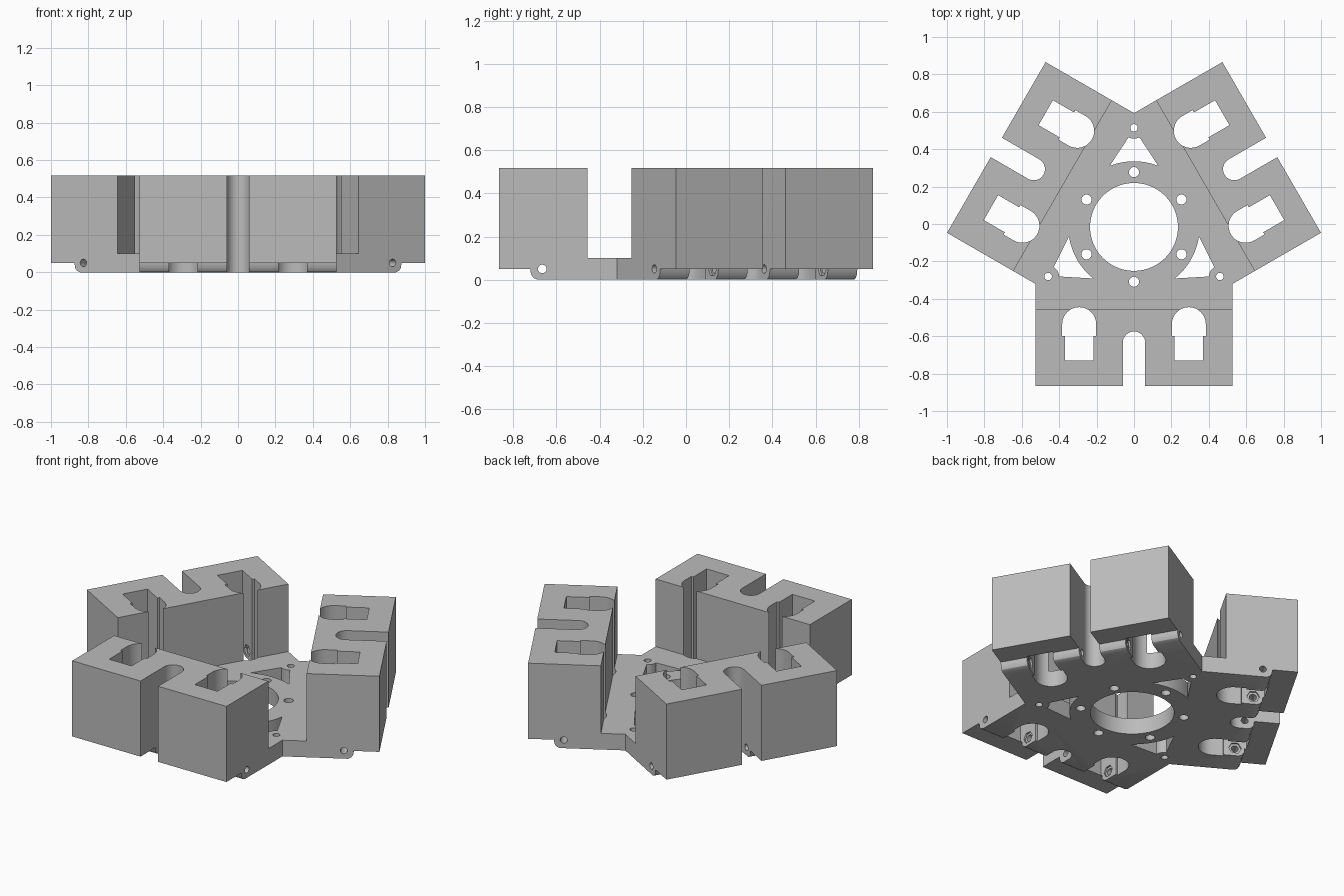
import bpy, bmesh
from math import pi, sin, cos, asin, radians
from mathutils import Matrix, Vector

if "Cube" in bpy.data.objects:
    bpy.data.objects.remove(bpy.data.objects["Cube"])

CY = -0.0157          # y of the hub centre
HALF = 0.527          # half width of an arm
TOP = 0.517
AXLE_Y, AXLE_Z = -0.65, 0.05

grey = bpy.data.materials.new("plain_grey")
grey.use_nodes = True
grey.diffuse_color = (0.5, 0.5, 0.5, 1)
grey.node_tree.nodes["Principled BSDF"].inputs["Base Color"].default_value = (0.5, 0.5, 0.5, 1)


def arc(x, y, r, a, b, n=16):
    """Points on an arc, angles in degrees."""
    return [(x + r * cos(radians(a + (b - a) * i / n)),
             y + r * sin(radians(a + (b - a) * i / n))) for i in range(n + 1)]


def circle(x, y, r, n=32):
    return arc(x, y, r, 0, 360, n)[:-1]


def prism(bm, outline, low, high, axis="z"):
    """Extrude an outline along z, or a (y, z) outline along x."""
    def place(p, h):
        return (p[0], p[1], h) if axis == "z" else (h, p[0], p[1])
    a = [bm.verts.new(place(p, low)) for p in outline]
    b = [bm.verts.new(place(p, high)) for p in outline]
    n = len(a)
    bm.faces.new(a)
    bm.faces.new(b[::-1])
    for i in range(n):
        j = (i + 1) % n
        bm.faces.new((a[i], b[i], b[j], a[j]))


def spin_three(bm):
    """Repeat the geometry at each third of a turn."""
    source = bm.verts[:] + bm.edges[:] + bm.faces[:]
    for k in (1, 2):
        new = bmesh.ops.duplicate(bm, geom=source)["geom"]
        bmesh.ops.rotate(bm, verts=[v for v in new if isinstance(v, bmesh.types.BMVert)],
                         cent=(0, 0, 0), matrix=Matrix.Rotation(k * 2 * pi / 3, 3, "Z"))


def finish(bm, name):
    bmesh.ops.translate(bm, verts=bm.verts[:], vec=Vector((0, CY, 0)))
    bmesh.ops.recalc_face_normals(bm, faces=bm.faces[:])
    mesh = bpy.data.meshes.new(name)
    bm.to_mesh(mesh)
    bm.free()
    mesh.materials.append(grey)
    obj = bpy.data.objects.new(name, mesh)
    bpy.context.collection.objects.link(obj)
    return obj


# Body: one arm profile with a tall block, wedge to the centre, three times
bm = bmesh.new()
inner = -HALF * sin(pi / 6) / cos(pi / 6)
profile = [(inner, 0), (-0.672, 0), (-0.69, 0.008), (-0.702, 0.025), (-0.705, 0.05),
           (-0.85, 0.05), (-0.85, TOP), (-0.441, TOP), (-0.441, 0.1), (inner, 0.1)]
prism(bm, profile, -HALF, HALF, "x")
bm.faces.remove(next(f for f in bm.faces if all(abs(v.co.y - inner) < 1e-5 for v in f.verts)))
for z in (0, 0.1):
    rim = [v for v in bm.verts if abs(v.co.y - inner) < 1e-5 and abs(v.co.z - z) < 1e-5]
    bm.faces.new(rim + [bm.verts.new((0, 0, z))])
spin_three(bm)
bmesh.ops.remove_doubles(bm, verts=bm.verts[:], dist=1e-4)
bmesh.ops.recalc_face_normals(bm, faces=bm.faces[:])
bmesh.ops.dissolve_limit(bm, angle_limit=0.01, verts=bm.verts[:], edges=bm.edges[:])
body = finish(bm, "three_arm_bracket")

# Vertical cutters: keyhole slots, end notch, bolt holes, windows
bm = bmesh.new()
for s in (-0.293, 0.293):
    slot = arc(s, -0.52, 0.091, 0, 180)
    slot += [(s - 0.091, -0.584), (s - 0.077, -0.584), (s - 0.077, -0.714),
             (s + 0.077, -0.714), (s + 0.077, -0.584), (s + 0.091, -0.584)]
    prism(bm, slot, -0.1, 0.7)
prism(bm, arc(0, -0.619, 0.06, 0, 180) + [(-0.06, -1), (0.06, -1)], -0.1, 0.7)
for r, a in ((0.293, 90), (0.293, 270)):
    prism(bm, circle(r * cos(radians(a)), r * sin(radians(a)), 0.027, 24), -0.1, 0.2)
prism(bm, circle(0, 0.53, 0.02, 20), -0.1, 0.2)
spread = 180 / pi * asin(0.13 / 0.351)
window = arc(0, 0, 0.351, 90 - spread, 90 + spread) + arc(0, 0.53, 0.058, 240, 300, 10)
prism(bm, window, -0.1, 0.2)
spin_three(bm)
prism(bm, circle(0, 0, 0.235, 64), -0.1, 0.2)
cutters = [finish(bm, "vertical_cutter")]

# Sideways cutters: axle holes and nut recesses
bm = bmesh.new()
prism(bm, circle(AXLE_Y, AXLE_Z, 0.02, 20), -0.6, 0.6, "x")
spin_three(bm)
cutters.append(finish(bm, "axle_cutter"))
bm = bmesh.new()
for s in (-0.293, 0.293):
    prism(bm, circle(AXLE_Y, AXLE_Z, 0.036, 6), s - 0.088, s + 0.088, "x")
spin_three(bm)
cutters.append(finish(bm, "nut_cutter"))

bpy.ops.object.select_all(action="DESELECT")
body.select_set(True)
bpy.context.view_layer.objects.active = body
for cutter in cutters:
    cutter.hide_render = True
    mod = body.modifiers.new(cutter.name, "BOOLEAN")
    mod.operation = "DIFFERENCE"
    mod.solver = "EXACT"
    mod.object = cutter
    bpy.ops.object.modifier_apply(modifier=mod.name)
for cutter in cutters:
    bpy.data.objects.remove(cutter)
bpy.ops.object.shade_smooth_by_angle(angle=radians(30))
